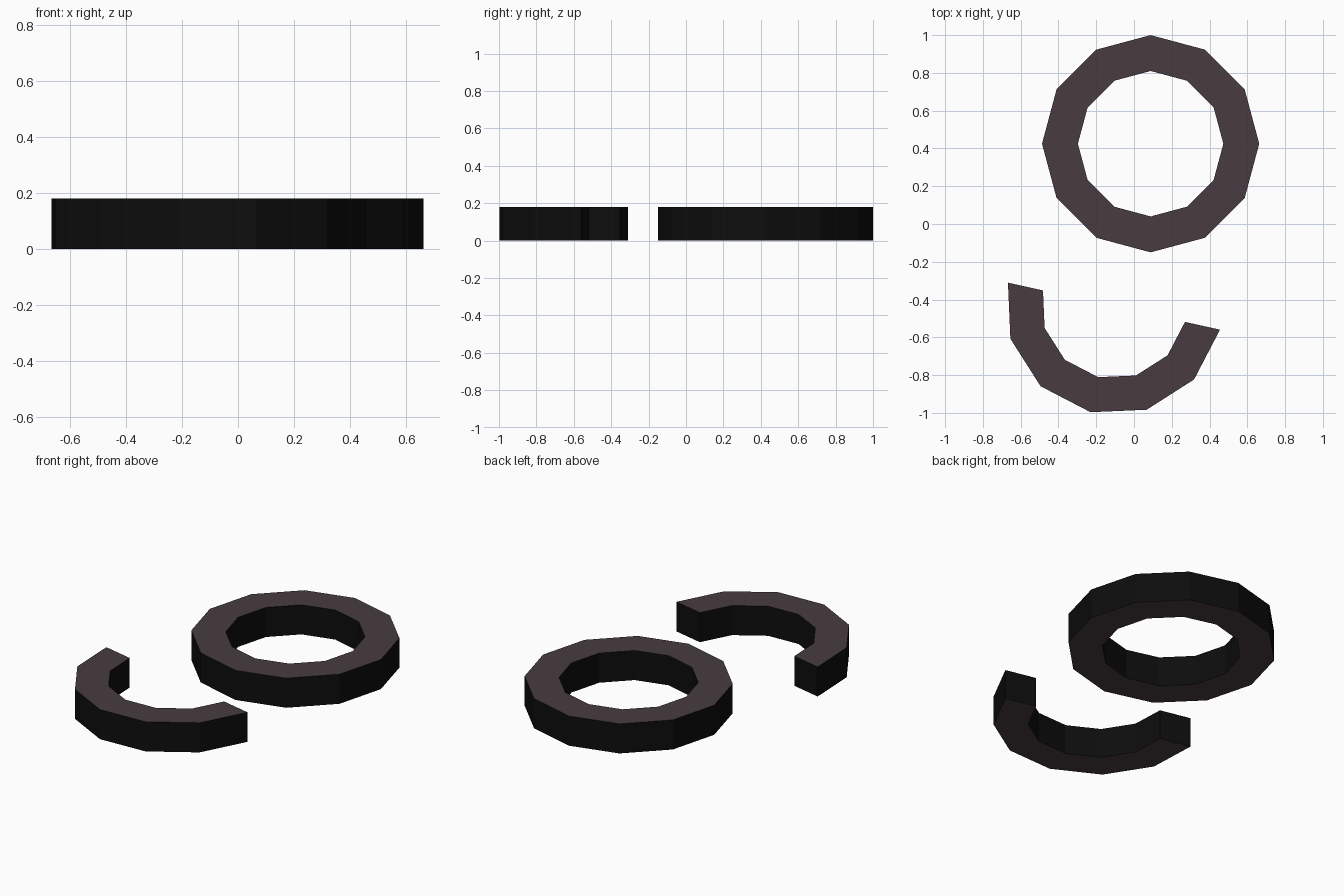
import bpy, bmesh, math

if "Cube" in bpy.data.objects:
    bpy.data.objects.remove(bpy.data.objects["Cube"])

HEIGHT, R_OUT, R_IN = 0.18, 0.575, 0.385


def material(name, rgb):
    m = bpy.data.materials.new(name)
    m.diffuse_color = (*rgb, 1)
    m.use_nodes = True
    m.node_tree.nodes["Principled BSDF"].inputs["Base Color"].default_value = m.diffuse_color
    return m


face_mat = material("dusky plum grey", (0.065, 0.045, 0.053))
side_mat = material("near black", (0.004, 0.004, 0.004))


def ring(name, cx, cy, start, segments):
    """Flat ring or arc in 30 degree steps; 12 segments close it."""
    closed = segments == 12
    count = segments if closed else segments + 1
    bm = bmesh.new()
    sections = []
    for i in range(count):
        a = math.radians(start + 30 * i)
        sections.append([bm.verts.new((cx + r * math.cos(a), cy + r * math.sin(a), z))
                         for r, z in ((R_IN, 0), (R_OUT, 0), (R_OUT, HEIGHT), (R_IN, HEIGHT))])
    for i in range(segments):
        s, t = sections[i], sections[(i + 1) % count]
        for k in range(4):
            n = (k + 1) % 4
            bm.faces.new((s[k], s[n], t[n], t[k]))
    if not closed:
        bm.faces.new(sections[0])
        bm.faces.new(sections[-1])
    bmesh.ops.recalc_face_normals(bm, faces=bm.faces[:])
    # Top and underside are plum grey, all walls near black
    for f in bm.faces:
        f.material_index = 0 if abs(f.normal.z) > 0.5 else 1
    me = bpy.data.meshes.new(name)
    bm.to_mesh(me)
    bm.free()
    me.materials.append(face_mat)
    me.materials.append(side_mat)
    bpy.context.collection.objects.link(bpy.data.objects.new(name, me))


# Complete ring at the back, half ring at the front
ring("full_ring", 0.088, 0.425, 0, 12)
ring("half_ring", -0.106, -0.435, 167.5, 6)
